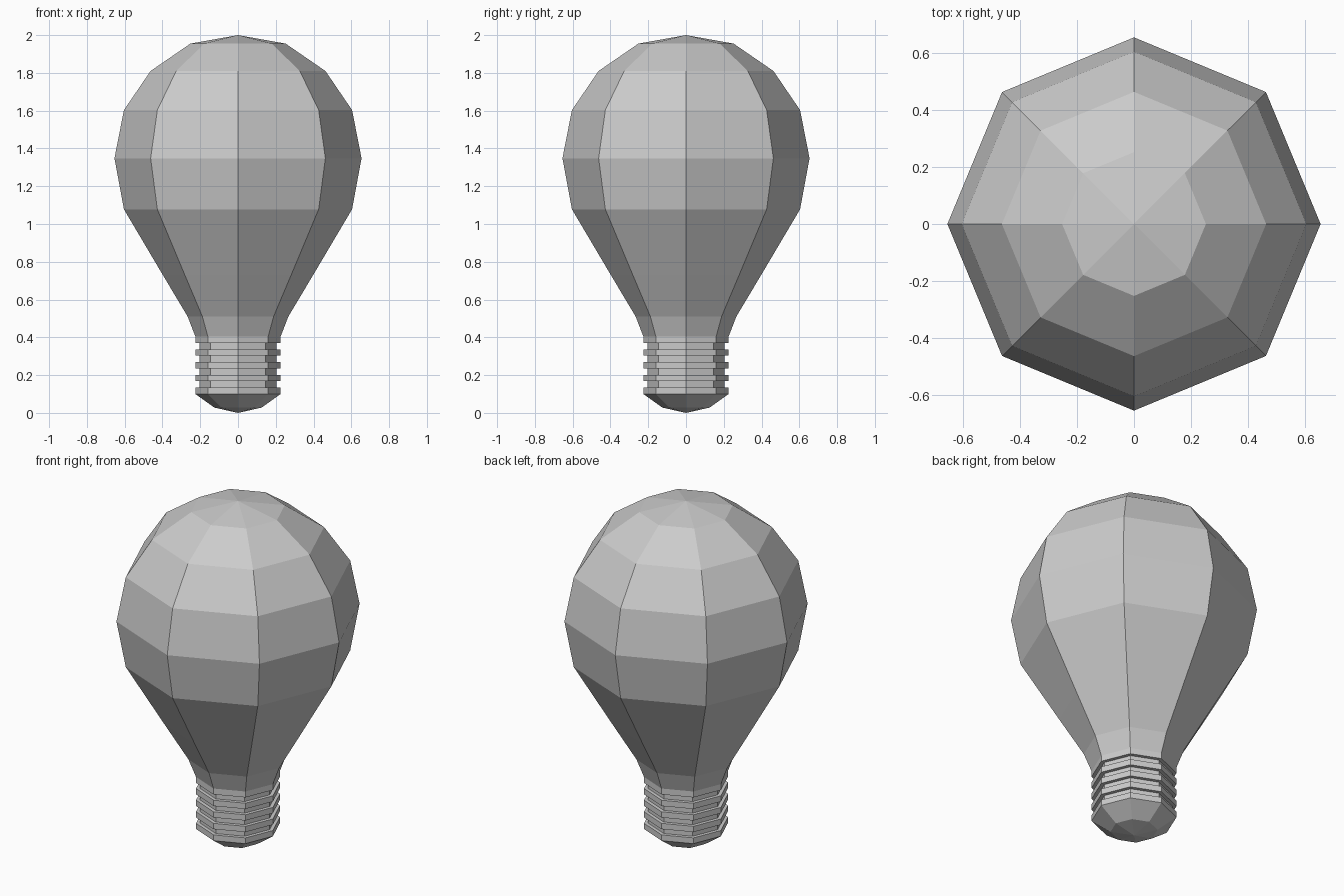
import bpy, bmesh
from math import cos, sin, pi

if "Cube" in bpy.data.objects:
    bpy.data.objects.remove(bpy.data.objects["Cube"])

SIDES = 8


def lathe(name, profile):
    """Revolve (radius, z) points, listed bottom to top, into flat facets."""
    bm = bmesh.new()
    rings = []
    for r, z in profile:
        n = SIDES if r > 0 else 1
        rings.append([bm.verts.new((r * cos(2 * pi * i / SIDES), r * sin(2 * pi * i / SIDES), z))
                      for i in range(n)])
    for a, b in zip(rings, rings[1:]):
        for i in range(SIDES):
            j = (i + 1) % SIDES
            quad = [a[i % len(a)], a[j % len(a)], b[j % len(b)], b[i % len(b)]]
            bm.faces.new(list(dict.fromkeys(quad)))
    bmesh.ops.recalc_face_normals(bm, faces=bm.faces)
    mesh = bpy.data.meshes.new(name)
    bm.to_mesh(mesh)
    bm.free()
    obj = bpy.data.objects.new(name, mesh)
    bpy.context.collection.objects.link(obj)
    return obj


# Glass envelope, from neck to crown
lathe("glass_bulb", [(0.226, 0.405), (0.267, 0.511), (0.398, 0.73), (0.604, 1.078),
                     (0.654, 1.348), (0.604, 1.603), (0.463, 1.81), (0.252, 1.955), (0, 2.0)])

# Screw base: rounded contact, then square ridges and grooves
RIDGE, GROOVE, Z0, STEP = 0.226, 0.205, 0.1, 0.0338
base = [(0, 0), (0.125, 0.028)]
for k in range(9):
    r = GROOVE if k % 2 else RIDGE
    base += [(r, Z0 + k * STEP), (r, Z0 + (k + 1) * STEP)]
base[-1] = (RIDGE, 0.405)
lathe("screw_base", base)
